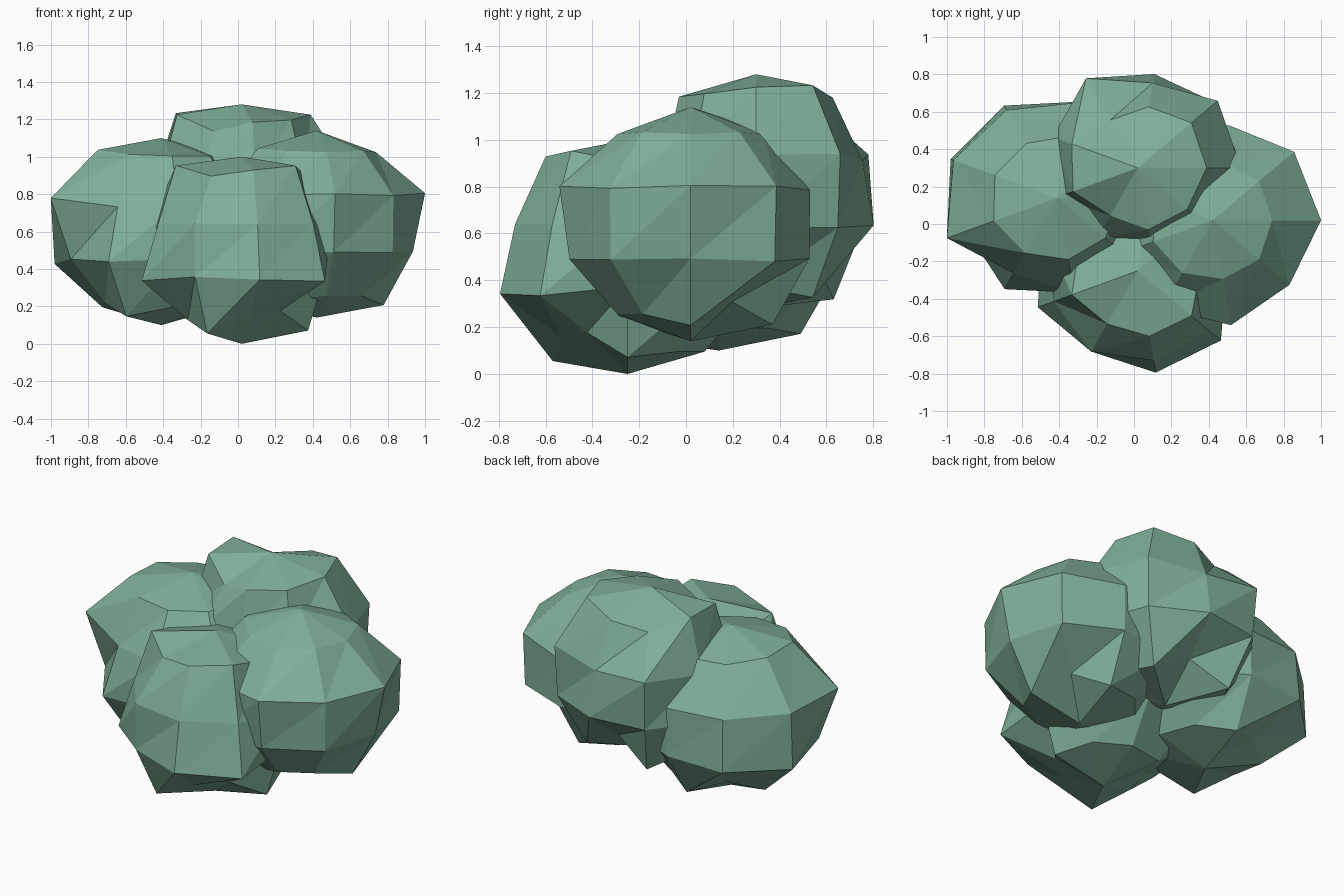
import bpy, bmesh, math

leaf = bpy.data.materials.new("leaf green")
leaf.diffuse_color = (0.215, 0.43, 0.315, 1)

SEG, RINGS = 9, 5
RX, RZ = 0.57, 0.50          # horizontal and vertical radius of a clump


def clump(name, centre, bumps):
    """Nine-sided, five-ring ball; bumps holds one radius factor per vertex, ring by ring."""
    bm = bmesh.new()
    cx, cy, cz = centre
    top = bm.verts.new((cx, cy, cz + RZ))
    bottom = bm.verts.new((cx, cy, cz - RZ))
    rings = []
    for i, row in enumerate(bumps):
        t = math.pi * (i + 1) / RINGS
        ring = []
        for k, f in enumerate(row):
            a = 2 * math.pi * k / SEG
            ring.append(bm.verts.new((cx + RX * f * math.sin(t) * math.cos(a),
                                      cy + RX * f * math.sin(t) * math.sin(a),
                                      cz + RZ * f * math.cos(t))))
        rings.append(ring)
    for k in range(SEG):
        n = (k + 1) % SEG
        bm.faces.new((top, rings[0][k], rings[0][n]))
        bm.faces.new((bottom, rings[-1][n], rings[-1][k]))
        for up, low in zip(rings, rings[1:]):
            bm.faces.new((up[k], low[k], up[n]))
            bm.faces.new((up[n], low[k], low[n]))
    mesh = bpy.data.meshes.new(name)
    bm.to_mesh(mesh)
    bm.free()
    mesh.materials.append(leaf)
    bpy.context.collection.objects.link(bpy.data.objects.new(name, mesh))


# Four overlapping leaf clumps; factors run counter-clockwise from +x
clump("front_clump", (0.02, -0.25, 0.50), [
    [1.00, 1.00, 1.00, 1.00, 1.00, 1.12, 0.98, 1.06, 1.12],
    [0.88, 0.95, 1.00, 1.00, 0.95, 0.88, 0.92, 0.90, 0.92],
    [0.82, 0.95, 1.00, 1.00, 1.00, 1.05, 0.92, 1.02, 1.07],
    [1.06, 1.00, 1.00, 1.00, 0.85, 0.92, 1.10, 0.85, 0.80]])

clump("right_clump", (0.42, 0.02, 0.64), [
    [0.95, 0.97, 0.95, 1.00, 1.00, 1.00, 0.97, 0.95, 0.97],
    [1.07, 1.05, 0.95, 1.00, 1.00, 1.00, 1.00, 1.05, 0.99],
    [0.95, 1.03, 0.95, 1.00, 1.00, 1.00, 1.00, 0.97, 0.98],
    [1.07, 0.82, 1.06, 1.00, 1.00, 1.00, 1.00, 0.95, 0.95]])

clump("back_clump", (0.02, 0.30, 0.78), [
    [1.10, 1.12, 0.99, 0.88, 1.12, 1.10, 0.88, 1.00, 1.03],
    [1.02, 1.03, 0.85, 1.02, 0.89, 0.84, 0.80, 0.74, 0.80],
    [1.02, 1.00, 0.94, 0.97, 0.95, 0.95, 0.95, 0.95, 0.95],
    [1.00, 1.12, 0.82, 1.14, 1.00, 1.00, 1.00, 1.00, 1.00]])

clump("left_clump", (-0.41, 0.14, 0.60), [
    [1.00, 1.00, 1.00, 1.00, 1.06, 1.08, 1.02, 1.00, 1.00],
    [1.00, 1.00, 0.95, 1.00, 1.09, 1.16, 0.86, 0.95, 1.00],
    [1.00, 1.00, 0.96, 1.05, 1.12, 0.95, 1.04, 0.95, 1.00],
    [1.00, 1.00, 1.06, 0.86, 1.00, 0.95, 1.12, 1.00, 1.00]])
